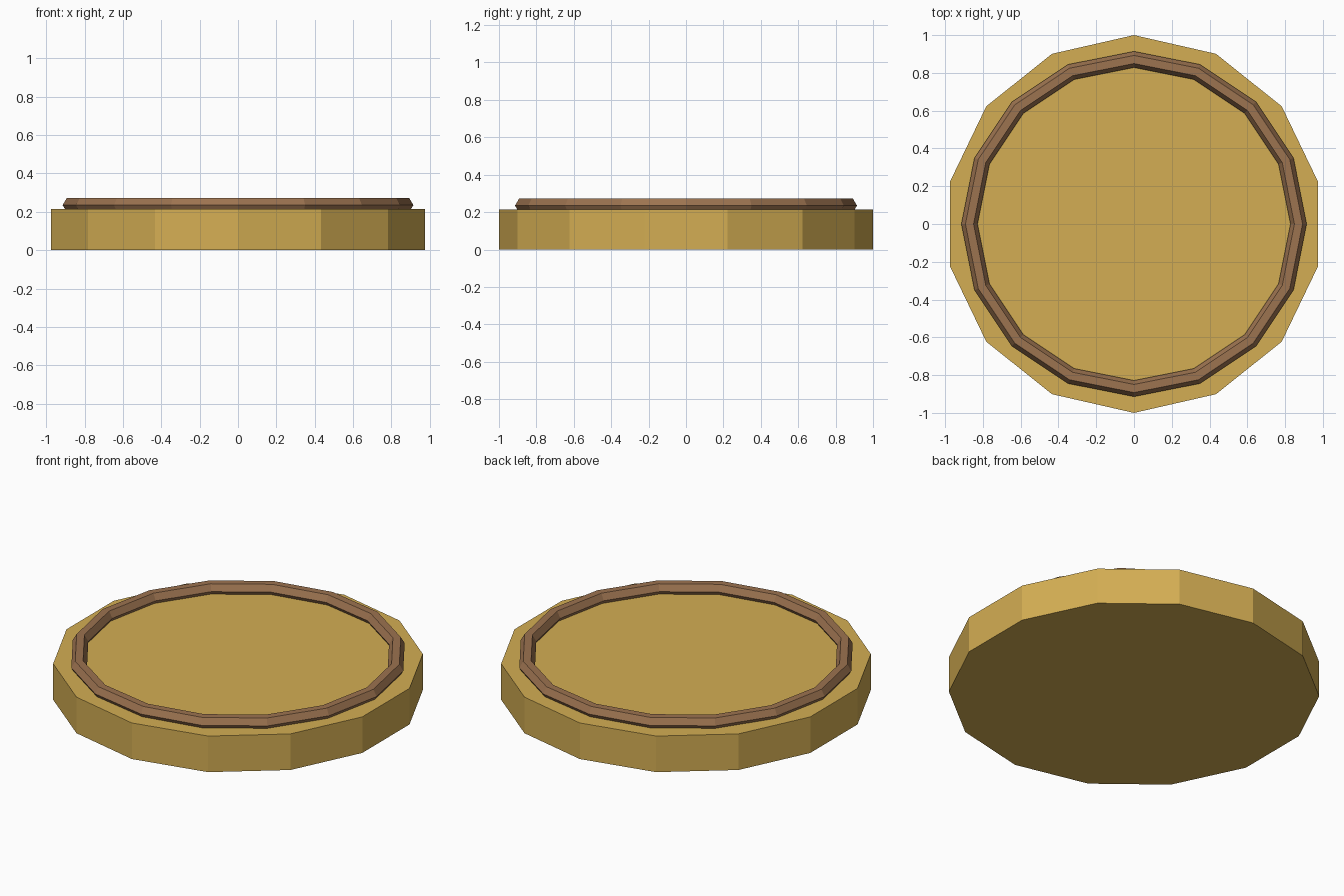
import bpy
import math

if "Cube" in bpy.data.objects:
    bpy.data.objects.remove(bpy.data.objects["Cube"])


def material(name, rgb):
    """Flat material from sRGB 0-255 values."""
    mat = bpy.data.materials.new(name)
    lin = [((c / 255 + 0.055) / 1.055) ** 2.4 for c in rgb]
    mat.diffuse_color = (*lin, 1.0)
    mat.use_nodes = True
    mat.node_tree.nodes["Principled BSDF"].inputs["Base Color"].default_value = mat.diffuse_color
    return mat


def finish(name, mat):
    obj = bpy.context.object
    obj.name = name
    obj.data.materials.append(mat)
    bpy.ops.object.transform_apply(location=False, rotation=True, scale=True)
    bpy.ops.object.shade_flat()
    return obj


gold = material("gold", (212, 174, 83))
bronze = material("bronze", (156, 115, 80))

BASE_HEIGHT = 0.215

# Fourteen-sided disc with a corner on the y axis
bpy.ops.mesh.primitive_cylinder_add(vertices=14, radius=1.0, depth=BASE_HEIGHT,
                                    location=(0, 0, BASE_HEIGHT / 2))
disc = finish("disc", gold)
# Corner direction is fixed explicitly so it never depends on the primitive
for v in disc.data.vertices:
    step = 2 * math.pi / 14
    k = round((math.atan2(v.co.y, v.co.x) - math.pi / 2) / step)
    a = math.pi / 2 + k * step
    v.co.x, v.co.y = math.cos(a), math.sin(a)

# Raised rim with a hexagonal section, partly sunk into the disc
bpy.ops.mesh.primitive_torus_add(major_segments=16, minor_segments=6,
                                 major_radius=0.871, minor_radius=0.043,
                                 location=(0, 0, BASE_HEIGHT + 0.02))
finish("raised_rim", bronze)
